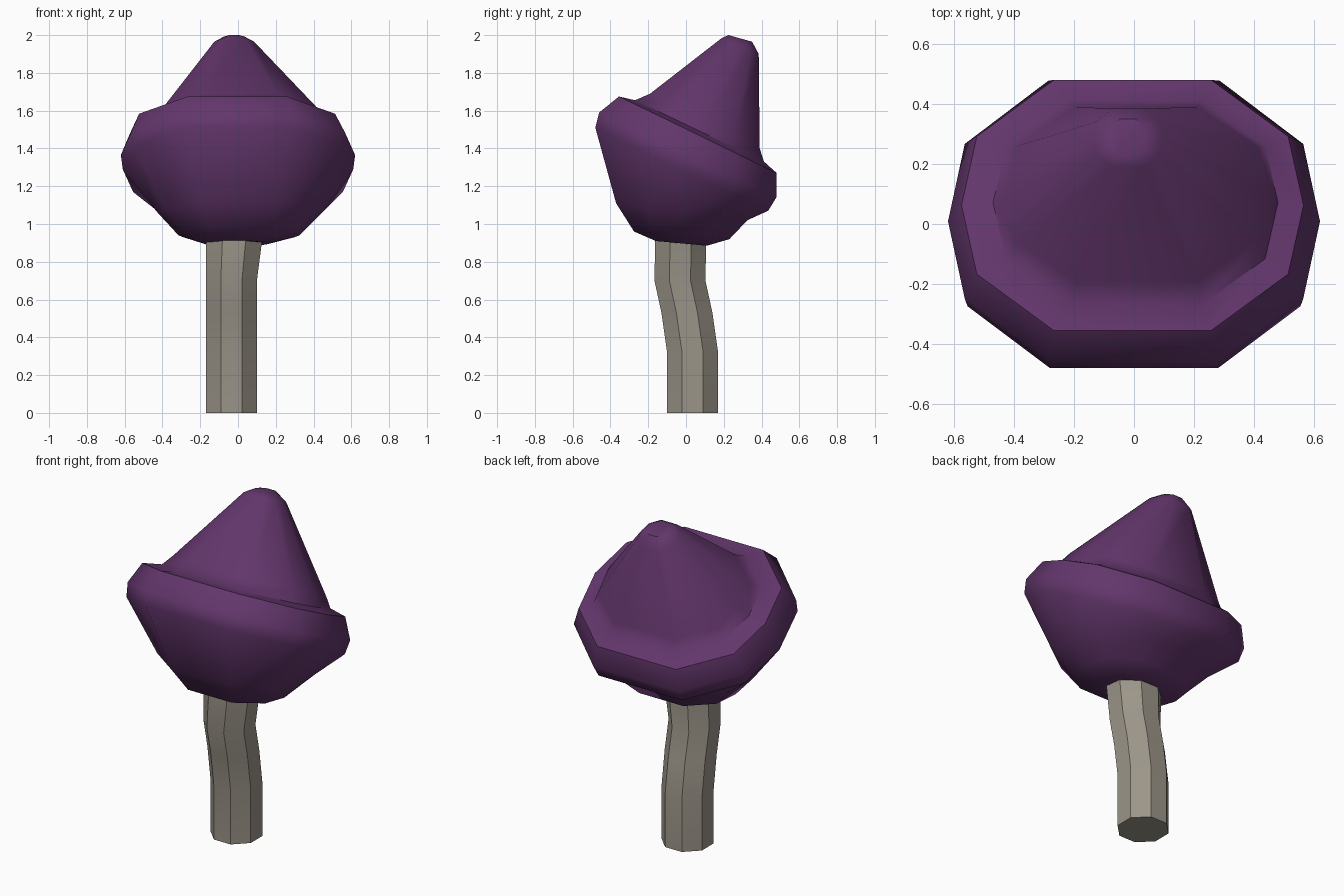
import bpy, bmesh, math
from mathutils import Vector

if "Cube" in bpy.data.objects:
    bpy.data.objects.remove(bpy.data.objects["Cube"])


def material(name, rgb):
    m = bpy.data.materials.new(name)
    m.diffuse_color = (*rgb, 1)
    m.use_nodes = True
    m.node_tree.nodes["Principled BSDF"].inputs["Base Color"].default_value = m.diffuse_color
    return m


def loft(name, rings, mat, angle):
    """Skin a stack of closed rings and cap both ends."""
    bm = bmesh.new()
    loops = [[bm.verts.new(p) for p in ring] for ring in rings]
    n = len(loops[0])
    for a, b in zip(loops, loops[1:]):
        for i in range(n):
            j = (i + 1) % n
            bm.faces.new((a[i], a[j], b[j], b[i]))
    bm.faces.new(loops[0][::-1])
    bm.faces.new(loops[-1])
    bmesh.ops.recalc_face_normals(bm, faces=bm.faces)
    me = bpy.data.meshes.new(name)
    bm.to_mesh(me)
    bm.free()
    ob = bpy.data.objects.new(name, me)
    bpy.context.collection.objects.link(ob)
    me.materials.append(mat)
    bpy.ops.object.select_all(action='DESELECT')
    ob.select_set(True)
    bpy.context.view_layer.objects.active = ob
    bpy.ops.object.shade_smooth_by_angle(angle=math.radians(angle))
    return ob


# Bent octagonal stem: (centre x, centre y, z, half width x, half width y)
path = [(-.035, .035, 0, .135, .135), (-.035, .035, .32, .135, .135),
        (-.035, .005, .53, .135, .135), (-.035, -.032, .70, .135, .135),
        (-.02, -.028, .93, .15, .135)]
k = 1 / math.cos(math.pi / 8)
octagon = [(k * math.cos((i + .5) * math.pi / 4), k * math.sin((i + .5) * math.pi / 4))
           for i in range(8)]
loft("stem", [[(cx + u * rx, cy + v * ry, z) for u, v in octagon]
              for cx, cy, z, rx, ry in path],
     material("stem_grey", (.33, .30, .25)), 40)

# Tilted ten-sided cap, each ring: front (y, z), back (y, z), half width, centre x
decagon = [(1, 0), (.91, .55), (.46, 1), (-.46, 1), (-.91, .55),
           (-1, 0), (-.91, -.55), (-.46, -1), (.46, -1), (.91, -.55)]
profile = [
    ((-.16, .91), (.11, .885), .17, -.01),     # underside
    ((-.275, .96), (.23, .92), .32, .005),
    ((-.37, 1.11), (.325, 1.02), .44, .01),
    ((-.48, 1.51), (.435, 1.07), .61, 0),      # rim band
    ((-.46, 1.59), (.478, 1.14), .62, 0),
    ((-.355, 1.675), (.48, 1.27), .57, -.005),
    ((-.27, 1.655), (.413, 1.33), .475, .005),  # groove
    ((-.19, 1.69), (.39, 1.40), .44, .01),     # cone
    ((.19, 1.985), (.385, 1.90), .115, -.02),
    ((.225, 2.0), (.35, 1.965), .06, -.02),    # blunt tip
]
rings = []
for (yf, zf), (yb, zb), w, cx in profile:
    mid = Vector((cx, (yf + yb) / 2, (zf + zb) / 2))
    half = Vector((0, (yb - yf) / 2, (zb - zf) / 2))
    rings.append([mid + Vector((u * w, 0, 0)) + half * v for u, v in decagon])
loft("cap", rings, material("cap_purple", (.125, .037, .15)), 40)
